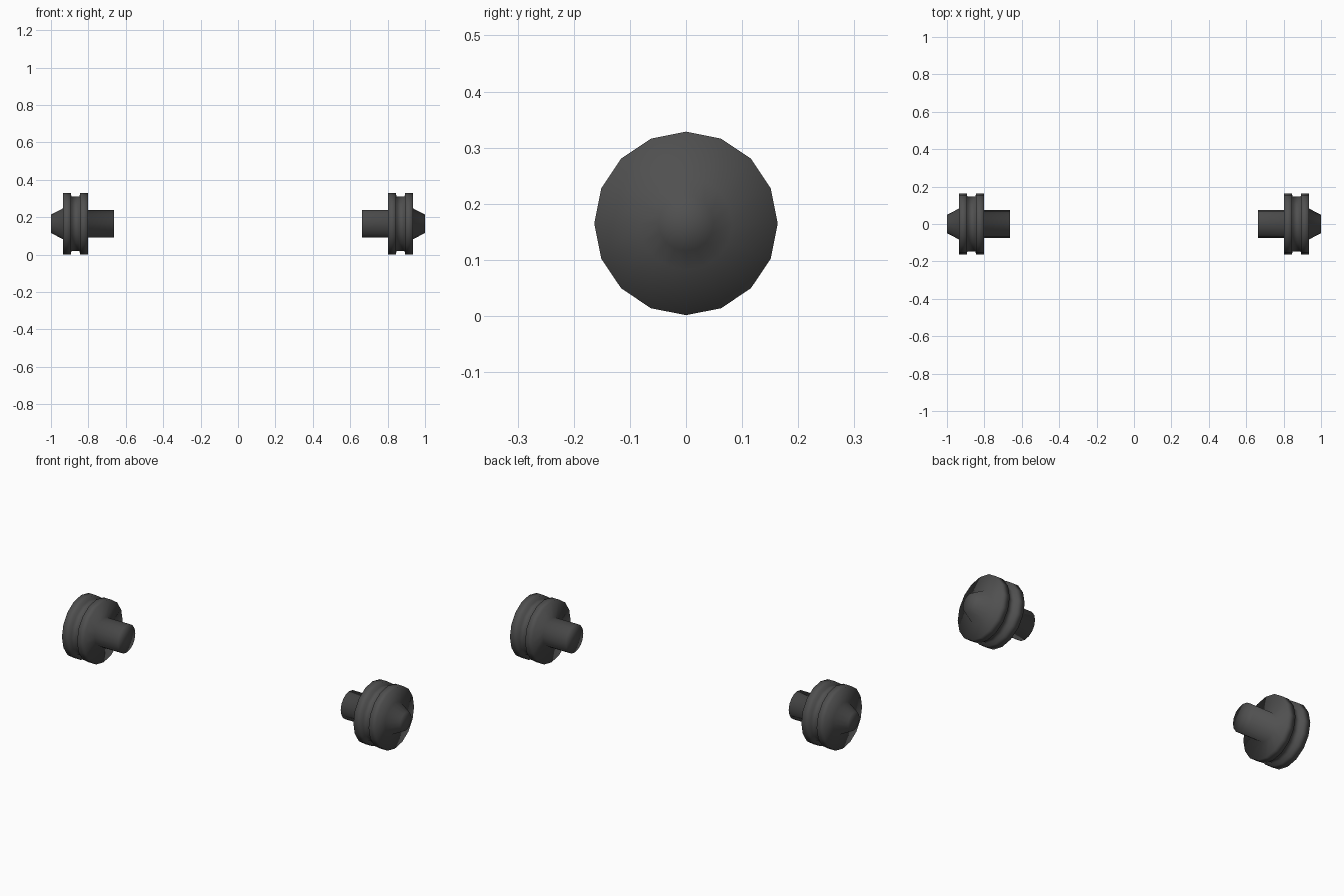
import bpy, bmesh, math

if "Cube" in bpy.data.objects:
    bpy.data.objects.remove(bpy.data.objects["Cube"])

SIDES = 16
CENTRE_Z = 0.165

mat = bpy.data.materials.new("dark grey")
mat.diffuse_color = (0.08, 0.08, 0.08, 1)
mat.use_nodes = True
mat.node_tree.nodes["Principled BSDF"].inputs["Base Color"].default_value = mat.diffuse_color

# (x, radius) from inner shaft end to outer hub cap
PROFILE = [(0.664, 0.0), (0.664, 0.074), (0.802, 0.074), (0.802, 0.1635),
           (0.845, 0.1635), (0.847, 0.146), (0.891, 0.146), (0.893, 0.1635),
           (0.935, 0.1635), (0.935, 0.083), (1.0, 0.049), (1.0, 0.0)]


def wheel(name, side):
    """Grooved wheel with stub axle and cone hub, lathed about x."""
    bm = bmesh.new()
    rings = []
    for x, r in PROFILE:
        n = SIDES if r > 0 else 1
        rings.append([bm.verts.new((side * x,
                                    r * math.sin(math.tau * i / SIDES),
                                    CENTRE_Z + r * math.cos(math.tau * i / SIDES)))
                      for i in range(n)])
    for a, b in zip(rings, rings[1:]):
        for i in range(SIDES):
            j = (i + 1) % SIDES
            if len(a) == 1:
                bm.faces.new((a[0], b[i], b[j]))
            elif len(b) == 1:
                bm.faces.new((a[i], b[0], a[j]))
            else:
                bm.faces.new((a[i], b[i], b[j], a[j]))
    bmesh.ops.recalc_face_normals(bm, faces=bm.faces)
    for f in bm.faces:
        f.smooth = True          # soft shading over the whole wheel
    me = bpy.data.meshes.new(name)
    bm.to_mesh(me)
    bm.free()
    me.materials.append(mat)
    bpy.context.collection.objects.link(bpy.data.objects.new(name, me))


wheel("left_wheel", -1)
wheel("right_wheel", 1)
